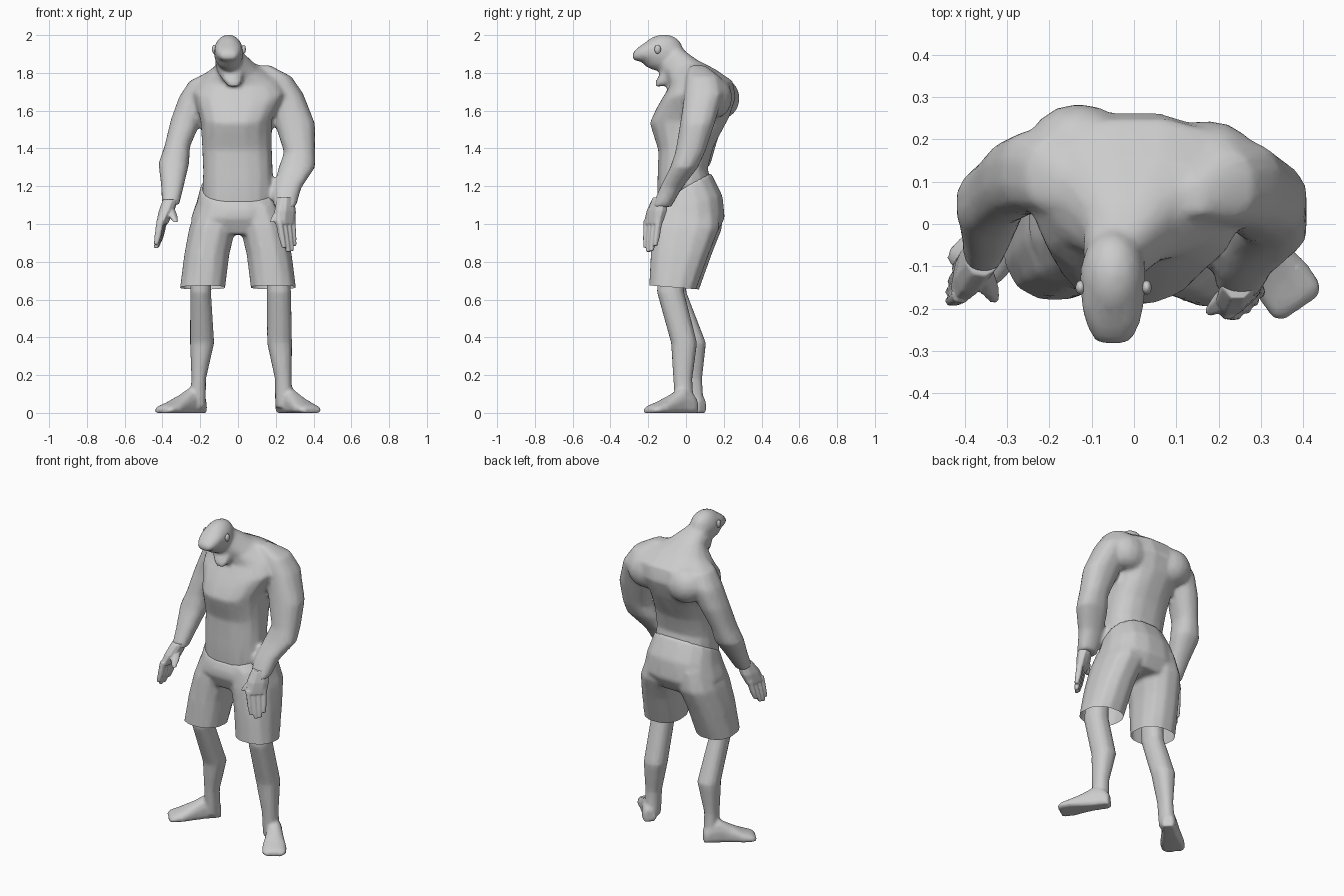
import bpy, bmesh, math
from mathutils import Vector, Matrix

if "Cube" in bpy.data.objects:
    bpy.data.objects.remove(bpy.data.objects["Cube"])


def smooth(ob, angle=55):
    bpy.ops.object.select_all(action='DESELECT')
    ob.select_set(True)
    bpy.context.view_layer.objects.active = ob
    bpy.ops.object.shade_smooth_by_angle(angle=math.radians(angle))
    return ob


def finish(name, bm):
    bmesh.ops.recalc_face_normals(bm, faces=bm.faces)
    me = bpy.data.meshes.new(name)
    bm.to_mesh(me)
    bm.free()
    ob = bpy.data.objects.new(name, me)
    bpy.context.collection.objects.link(ob)
    return smooth(ob)


def sgnpow(v, e):
    return math.copysign(abs(v) ** e, v)


def loft(name, rings, n=12, yaw=0, e=0.85):
    """Skin rings of (x, y, z, half width, half depth, pitch)."""
    bm = bmesh.new()
    loops = []
    for r in rings:
        x, y, z, rx, ry = r[:5]
        pitch = r[5] if len(r) > 5 else 0
        rot = Matrix.Rotation(math.radians(yaw), 3, 'Z') @ Matrix.Rotation(math.radians(pitch), 3, 'X')
        loop = []
        for i in range(n):
            a = 2 * math.pi * (i + 0.5) / n
            p = rot @ Vector((rx * sgnpow(math.cos(a), e), ry * sgnpow(math.sin(a), e), 0)) + Vector((x, y, z))
            p.z = max(p.z, 0)
            loop.append(bm.verts.new(p))
        loops.append(loop)
    for a, b in zip(loops, loops[1:]):
        for i in range(n):
            j = (i + 1) % n
            bm.faces.new((a[i], a[j], b[j], b[i]))
    bm.faces.new(loops[0])
    bm.faces.new(loops[-1])
    return finish(name, bm)


def ball(name, loc, size, pitch=0):
    bm = bmesh.new()
    bmesh.ops.create_uvsphere(bm, u_segments=14, v_segments=9, radius=1)
    bm.transform(Matrix.Translation(loc) @ Matrix.Rotation(math.radians(pitch), 4, 'X')
                 @ Matrix.Diagonal((*size, 1)))
    return finish(name, bm)


def blend(name, parts, voxel=.013, passes=6):
    """Fuse overlapping parts into one smooth skin."""
    bpy.ops.object.select_all(action='DESELECT')
    for p in parts:
        p.select_set(True)
    ob = parts[0]
    bpy.context.view_layer.objects.active = ob
    bpy.ops.object.join()
    ob.name = name
    m = ob.modifiers.new("fuse", 'REMESH')
    m.mode, m.voxel_size = 'VOXEL', voxel
    m = ob.modifiers.new("relax", 'SMOOTH')
    m.factor, m.iterations = .5, passes
    m = ob.modifiers.new("reduce", 'DECIMATE')
    m.ratio = .3
    for m in list(ob.modifiers):
        bpy.ops.object.modifier_apply(modifier=m.name)
    return smooth(ob, 70)


# Hunched torso running up into the forward neck, with shoulder blades
body = [loft("torso", [
    (0, -.012, 1.165, .192, .162, 28),
    (0, -.018, 1.27, .186, .136, 10),
    (-.005, .0, 1.4, .186, .148, 4),
    (-.01, .018, 1.55, .19, .213, 4),
    (0, .053, 1.64, .225, .215, 8),
    (.01, .06, 1.71, .25, .195, 14),
    (.01, .035, 1.775, .20, .13, 20),
    (-.01, -.02, 1.825, .11, .09, 30),
    (-.045, -.09, 1.88, .07, .08, 50)], n=16, e=.8),
    ball("blade", (-.13, .185, 1.665), (.12, .1, .11)),
    ball("blade", (.17, .155, 1.67), (.12, .09, .11))]

# Arms tapering into the sloping shoulders
body.append(loft("arm_left", [
    (-.12, .07, 1.81, .03, .04), (-.185, .115, 1.755, .075, .09),
    (-.228, .125, 1.67, .087, .1), (-.275, .11, 1.55, .083, .093),
    (-.322, .075, 1.41, .069, .083), (-.34, .05, 1.32, .083, .083),
    (-.347, -.02, 1.2, .061, .063), (-.357, -.075, 1.1, .046, .05)]))
body.append(loft("arm_right", [
    (.14, .06, 1.84, .03, .04), (.205, .09, 1.78, .08, .09),
    (.256, .095, 1.69, .091, .105), (.302, .06, 1.53, .108, .093),
    (.326, .022, 1.38, .084, .08), (.312, -.01, 1.3, .098, .075),
    (.262, -.08, 1.19, .074, .06), (.248, -.13, 1.09, .06, .052)]))

# Head with open mouth
body.append(ball("skull", (-.05, -.13, 1.908), (.08, .118, .094), 18))
body.append(loft("upper_jaw", [
    (-.05, -.13, 1.905, .078, .075, 90),
    (-.05, -.19, 1.913, .076, .06, 90),
    (-.05, -.235, 1.905, .065, .045, 90),
    (-.05, -.268, 1.893, .05, .03, 90),
    (-.05, -.283, 1.887, .035, .016, 90)]))
body.append(loft("lower_jaw", [
    (-.045, -.06, 1.86, .08, .075, 15),
    (-.04, -.08, 1.81, .072, .065, 20),
    (-.03, -.105, 1.77, .056, .058, 12),
    (-.022, -.13, 1.73, .034, .036, 5)]))
blend("upper_body", body)
for side, x in (("left", -.126), ("right", .03)):
    ball("ear_" + side, (x, -.15, 1.925), (.012, .017, .024))


# Hands: palm, four fingers and a thumb; yaw turns the hand's width
def hand(side, wrist, palm, tip, yaw, thumb):
    w, p, t, th = map(Vector, (wrist, palm, tip, thumb))
    wide = Vector((math.cos(math.radians(yaw)), math.sin(math.radians(yaw)), 0))
    parts = [loft("palm_" + side, [(*w, .045, .04), (*w.lerp(p, .5), .066, .04),
                                   (*p, .066, .028)], n=8, yaw=yaw)]
    for i, length in enumerate((.85, 1, .97, .78)):
        off = wide * (-.046 + .031 * i)
        end = p.lerp(t, length) + off * .8
        parts.append(loft("finger", [
            (*(p + off + Vector((0, 0, .02))), .017, .022),
            (*(p + off).lerp(end, .6), .016, .019), (*end, .012, .013)], n=6, yaw=yaw))
    root = w.lerp(p, .25)
    parts.append(loft("thumb", [(*root, .03, .03), (*root.lerp(th, .65), .026, .024),
                                (*th, .014, .014)], n=6, yaw=yaw))
    blend("hand_" + side, parts, .005, 3)


hand("left", (-.357, -.08, 1.13), (-.402, -.125, 1.0), (-.432, -.15, .872), 80, (-.33, -.175, 1.01))
hand("right", (.25, -.135, 1.14), (.25, -.175, 1.0), (.275, -.192, .852), 42, (.18, -.205, 1.01))

# Shorts: hips and two legs fused, then the hems cut open
shorts = [loft("shorts_hips", [
    (0, -.012, 1.195, .197, .165, 28),
    (0, .01, 1.11, .222, .19, 12),
    (-.005, .015, 1.03, .247, .193, 0),
    (-.005, .01, .945, .2, .15, 0)], n=16)]
for s, dy in ((-1, .008), (1, -.008)):
    shorts.append(loft("shorts_leg", [
        (s * .105, .015 + dy, 1.1, .11, .165),
        (s * .135, .008 + dy, .98, .126, .18),
        (s * .165, -.025 + dy, .84, .122, .157),
        (s * .193, -.07 + dy, .62, .122, .122)]))
pants = blend("shorts", shorts, .013, 5)
bm = bmesh.new()
bm.from_mesh(pants.data)
bmesh.ops.bisect_plane(bm, geom=bm.verts[:] + bm.edges[:] + bm.faces[:], plane_co=(0, -.07, .665),
                       plane_no=(0, .08, 1), clear_inner=True)
bm.to_mesh(pants.data)
bm.free()


# Foot: rings stepped from heel to toe, flattened on the ground
def foot(heel, toe):
    h, t = Vector(heel), Vector(toe)
    yaw = math.degrees(math.atan2(t.y - h.y, t.x - h.x)) + 90
    rings = []
    for f, w, high in ((0, .034, .075), (.1, .044, .11), (.3, .046, .135),
                       (.5, .056, .1), (.75, .072, .062), (.93, .071, .042), (1, .056, .026)):
        p = h.lerp(t, f)
        rings.append((p.x, p.y, high * .35, w, high * .65, 90))
    return loft("foot", rings, yaw=yaw)


# Lower legs fused with splayed feet
blend("leg_left", [loft("shin_left", [
    (-.195, -.07, .76, .06, .07), (-.198, -.068, .64, .056, .071),
    (-.19, .037, .37, .065, .07), (-.208, .035, .18, .039, .051),
    (-.212, .045, .03, .042, .05)]), foot((-.183, .087), (-.405, -.125))], .01, 4)
blend("leg_right", [loft("shin_right", [
    (.21, -.08, .76, .06, .07), (.217, -.082, .64, .065, .073),
    (.22, -.01, .37, .067, .07), (.24, -.017, .18, .045, .051),
    (.242, -.008, .03, .046, .05)]), foot((.225, .05), (.395, -.198))], .01, 4)
